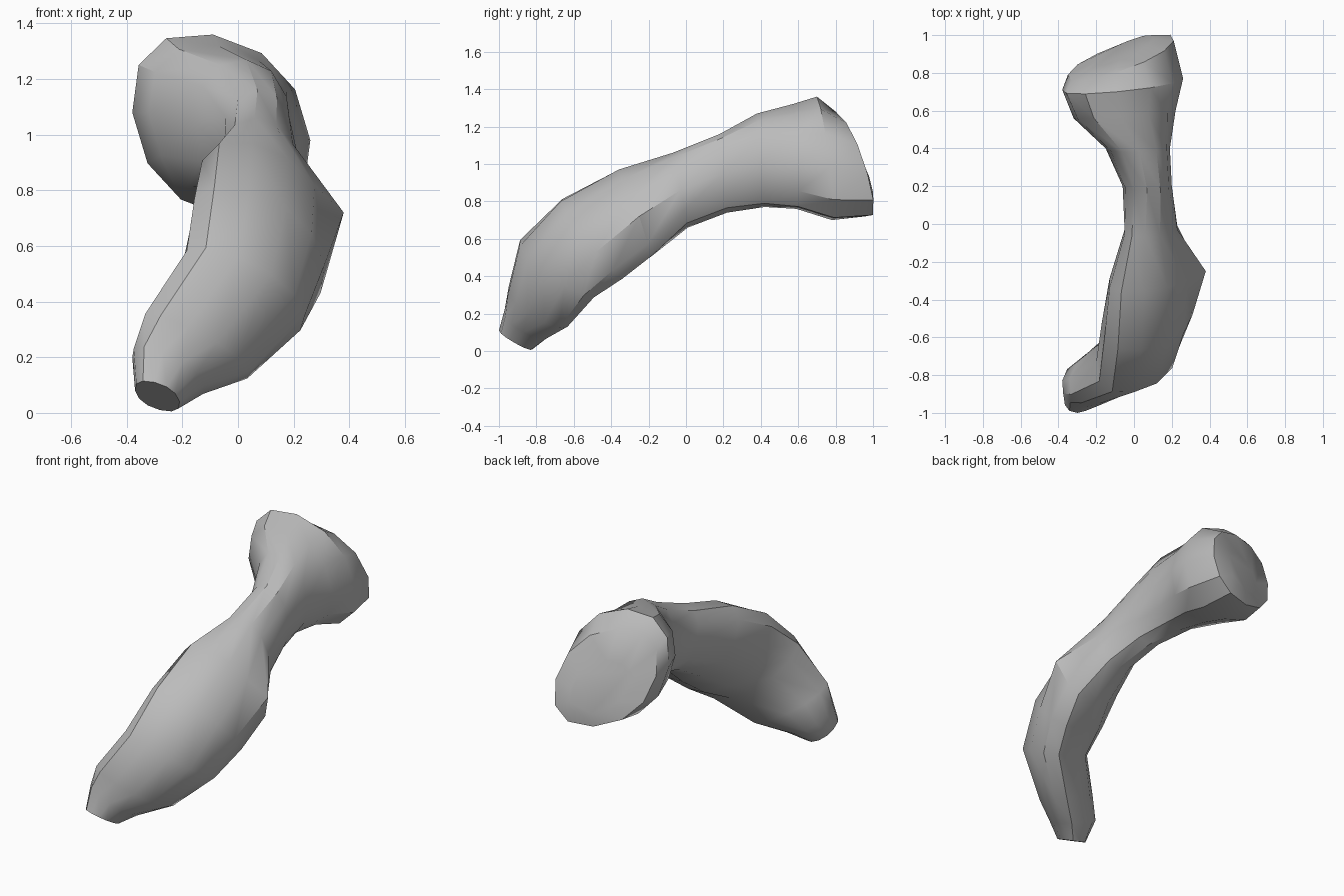
import bpy, bmesh, math
from mathutils import Vector

SIDES = 12

# Each section: centre, half-width vector, half-height vector (hundredths)
front_knuckle = [
    [(-29, -91, 6), (8, 0, -2), (-1, -9, 5)],
    [(-25, -85, 15), (13, -2, -5), (-2, -12, 7)],
    [(-15, -79, 24), (19, 3, -9), (-3, -16, 7)],
    [(2, -69, 44), (22, 4, -9), (-2, -20, 12)],
    [(7, -50, 60), (24, 2, -7), (-3, -17, 20)],
    [(10, -27, 74), (23, 2, -5), (-5, -9, 23)],
]
shaft = [
    [(9, -3, 86), (14, 0, 0), (-3, -4, 20)],
    [(7, 20, 95), (13, 0, 0), (0, -2, 21)],
    [(2, 40, 102), (17, 0, -2), (1, -2, 25)],
]
rear_head = [
    [(-5, 58, 104), (27, 2, -4), (-2, -1, 28)],
    [(-6, 74, 103), (32, 3, -5), (-3, -4, 33)],
    [(-7, 88, 100), (28, 9, -5), (-3, -8, 28)],
    [(-5, 92, 95), (15, 6, -2), (-2, -5, 15)],
]
side_knob = Vector((0.38, -0.25, 0.72))


def rounded(value):
    """Slightly squared circle, so that the sides stay flat."""
    return math.copysign(abs(value) ** 0.9, value)


def add_ring(bm, section):
    centre, wide, tall = (Vector(v) / 100 for v in section)
    ring = []
    for i in range(SIDES):
        a = math.tau * i / SIDES
        ring.append(bm.verts.new(
            centre + wide * rounded(math.cos(a)) + tall * rounded(math.sin(a))))
    return ring


def loft(name, sections, knob, material):
    bm = bmesh.new()
    rings = [add_ring(bm, s) for s in sections]
    for low, high in zip(rings, rings[1:]):
        for i in range(SIDES):
            j = (i + 1) % SIDES
            bm.faces.new((low[i], low[j], high[j], high[i]))
    bm.faces.new(rings[0])
    bm.faces.new(rings[-1])
    # Pull the nearest corner out into the pointed knob
    min(bm.verts, key=lambda v: (v.co - knob).length).co = knob
    bmesh.ops.recalc_face_normals(bm, faces=bm.faces)
    mesh = bpy.data.meshes.new(name)
    bm.to_mesh(mesh)
    bm.free()
    mesh.materials.append(material)
    obj = bpy.data.objects.new(name, mesh)
    bpy.context.collection.objects.link(obj)
    return obj


def make_material(name, colour):
    mat = bpy.data.materials.new(name)
    mat.use_nodes = True
    mat.diffuse_color = colour
    mat.node_tree.nodes["Principled BSDF"].inputs["Base Color"].default_value = colour
    return mat


cube = bpy.data.objects.get("Cube")
if cube:
    bpy.data.objects.remove(cube)

# One continuous bent bone: narrow tip, swollen knuckle, thin shaft, broad head
grey = make_material("plain grey", (0.5, 0.5, 0.5, 1))
bone = loft("bent_bone", front_knuckle + shaft + rear_head, side_knob, grey)

# Smooth shading with sharp creases kept
bpy.context.view_layer.objects.active = bone
bone.select_set(True)
bpy.ops.object.shade_smooth_by_angle(angle=math.radians(35))
